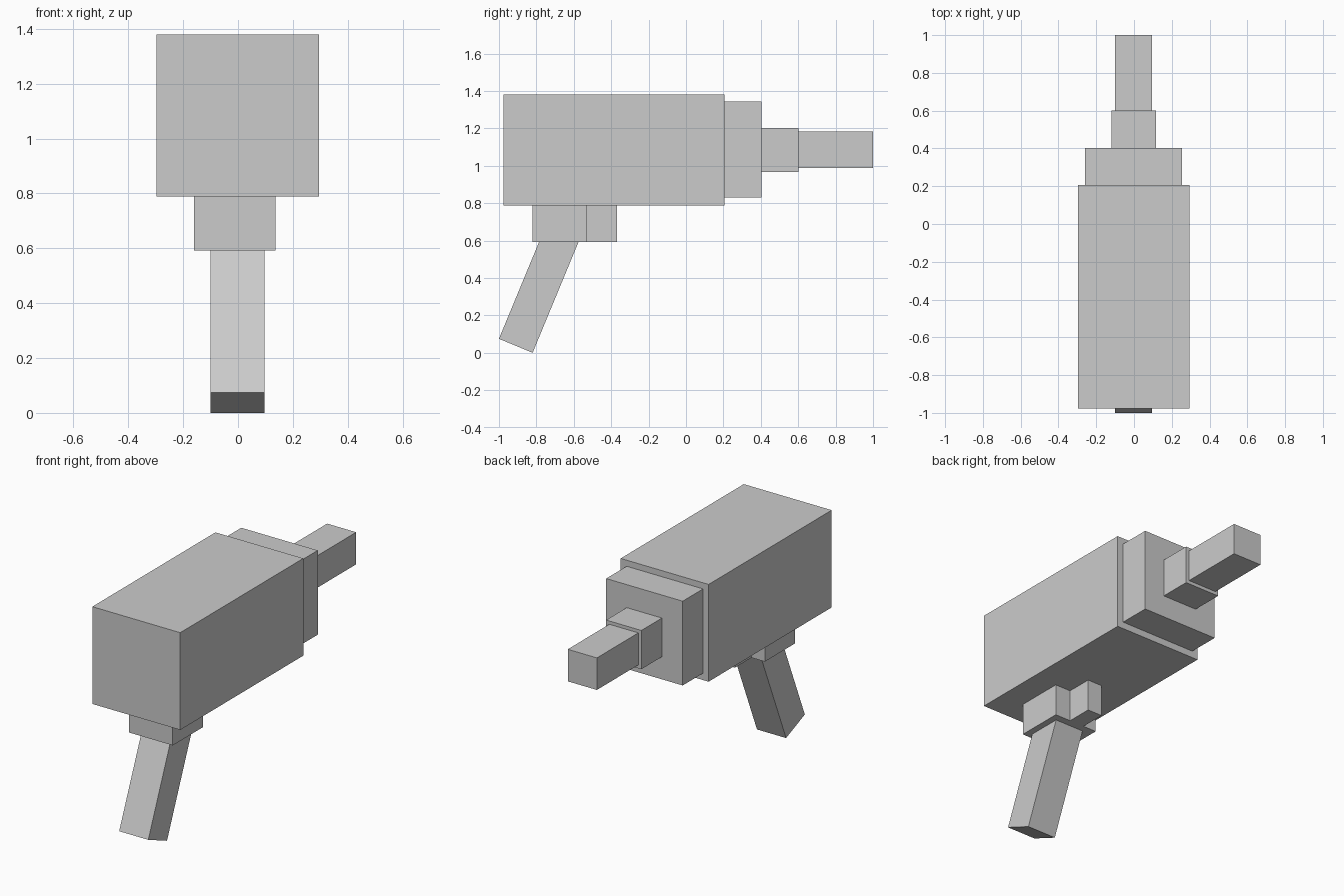
import bpy
import bmesh
from math import radians
from mathutils import Matrix, Vector

cube = bpy.data.objects.get("Cube")
if cube:
    bpy.data.objects.remove(cube, do_unlink=True)

# Single light grey for every part
grey = bpy.data.materials.new("light_grey")
grey.use_nodes = True
colour = (0.6, 0.6, 0.6, 1)
grey.diffuse_color = colour
grey.node_tree.nodes["Principled BSDF"].inputs["Base Color"].default_value = colour


def block(name, x, y, z, tilt=0, pivot=(0, 0, 0)):
    """Box between (min, max) ranges, tilted about x and moved to a pivot."""
    bm = bmesh.new()
    bmesh.ops.create_cube(bm, size=1)
    size = [r[1] - r[0] for r in (x, y, z)]
    centre = Vector([(r[0] + r[1]) / 2 for r in (x, y, z)])
    bm.transform(Matrix.Translation(pivot) @ Matrix.Rotation(radians(tilt), 4, "X")
                 @ Matrix.Translation(centre) @ Matrix.Diagonal((*size, 1)))
    mesh = bpy.data.meshes.new(name)
    bm.to_mesh(mesh)
    bm.free()
    mesh.materials.append(grey)
    obj = bpy.data.objects.new(name, mesh)
    bpy.context.scene.collection.objects.link(obj)
    return obj


# Main housing and the stepped barrel
block("body", (-0.297, 0.295), (-0.977, 0.207), (0.788, 1.38))
block("front_collar", (-0.26, 0.255), (0.207, 0.403), (0.83, 1.343))
block("barrel_base", (-0.12, 0.117), (0.403, 0.601), (0.967, 1.203))
block("barrel", (-0.1, 0.096), (0.601, 1), (0.988, 1.183))

# Grip mount, trigger and the small nib beside it
block("grip_mount", (-0.16, 0.136), (-0.822, -0.53), (0.592, 0.788))
block("trigger", (-0.07, 0.03), (-0.53, -0.37), (0.592, 0.788))
block("trigger_nib", (-0.115, -0.07), (-0.53, -0.522), (0.712, 0.735))

# Tilted handle, hinged at its lowest edge
block("handle", (-0.1, 0.096), (-0.195, 0), (0, 0.66), tilt=-22.5, pivot=(0, -0.82, 0))
